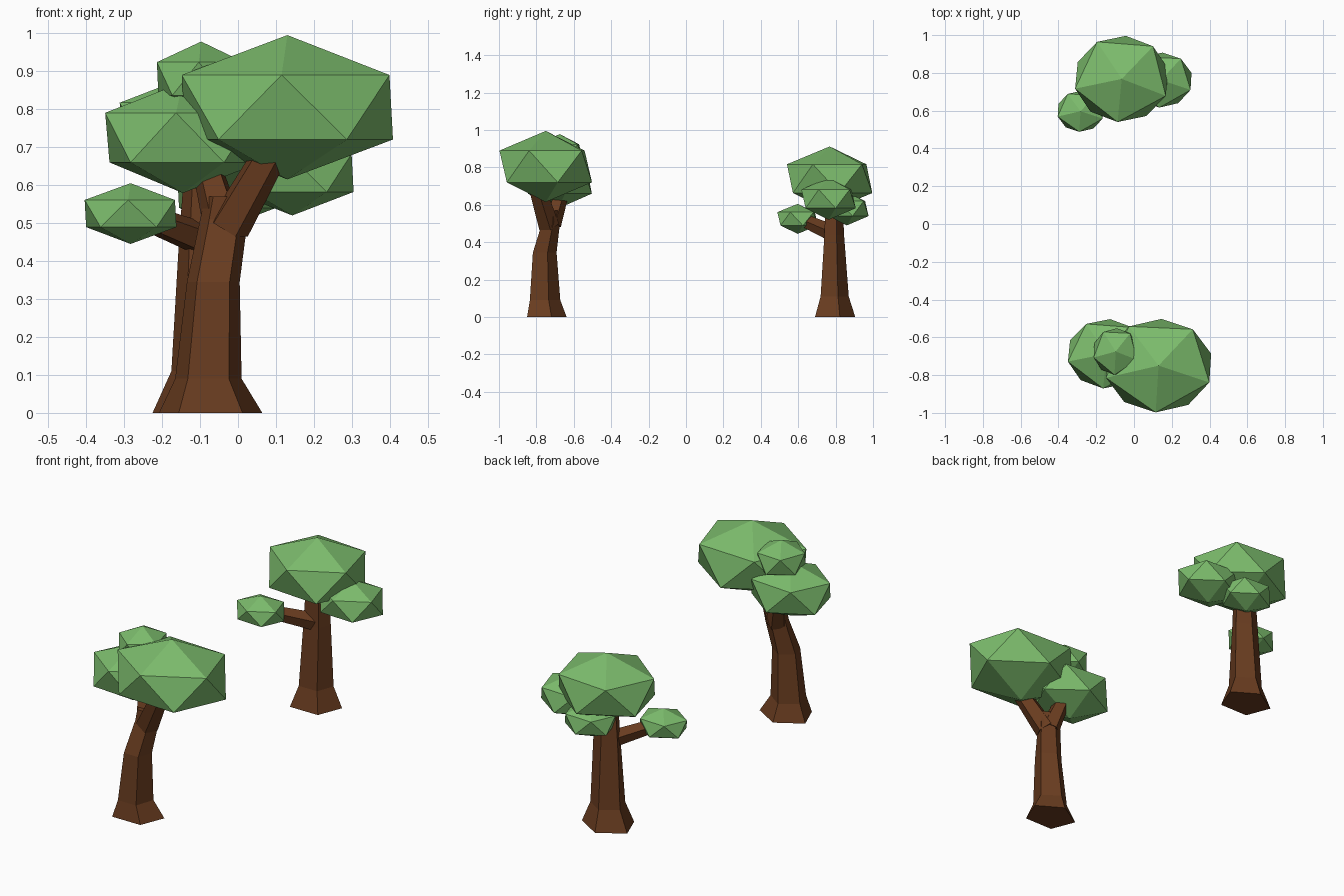
import bpy, bmesh, math
from mathutils import Matrix, Vector

if "Cube" in bpy.data.objects:
    bpy.data.objects.remove(bpy.data.objects["Cube"])


def material(name, color):
    m = bpy.data.materials.new(name)
    m.diffuse_color = (*color, 1)
    m.use_nodes = True
    m.node_tree.nodes["Principled BSDF"].inputs["Base Color"].default_value = m.diffuse_color
    return m


LEAF = material("leaf_green", (0.2, 0.5, 0.15))
BARK = material("bark_brown", (0.14, 0.045, 0.014))


def finish(bm, name, mat):
    bmesh.ops.recalc_face_normals(bm, faces=bm.faces)
    me = bpy.data.meshes.new(name)
    bm.to_mesh(me)
    bm.free()
    me.materials.append(mat)
    ob = bpy.data.objects.new(name, me)
    bpy.context.collection.objects.link(ob)
    return ob


def leaf_clump(name, center, radii, phase=-93):
    # flattened icosahedron, one upper vertex pointing along the phase angle
    bm = bmesh.new()
    bmesh.ops.create_icosphere(bm, subdivisions=1, radius=1)
    top = max(bm.verts, key=lambda v: v.co.z)
    ref = next(v for v in bm.verts if 0 < v.co.z < top.co.z - 0.1)
    turn = math.radians(phase) - math.atan2(ref.co.y, ref.co.x)
    mat = (Matrix.Translation(center) @ Matrix.Diagonal((*radii, 1))
           @ Matrix.Rotation(turn, 4, 'Z'))
    bmesh.ops.transform(bm, matrix=mat, verts=bm.verts)
    finish(bm, name, LEAF)


def trunk(name, rings):
    # five-sided loft; each ring is x, y, z, x radius, y radius
    bm = bmesh.new()
    loops = []
    for x, y, z, rx, ry in rings:
        angles = [math.radians(90 + 72 * i) for i in range(5)]
        loops.append([bm.verts.new((x + rx * math.cos(a), y + ry * math.sin(a), z))
                      for a in angles])
    for a, b in zip(loops, loops[1:]):
        for i in range(5):
            j = (i + 1) % 5
            bm.faces.new((a[i], a[j], b[j], b[i]))
    bm.faces.new(loops[0][::-1])
    bm.faces.new(loops[-1])
    finish(bm, name, BARK)


def branch(name, start, end, r1, r2):
    bm = bmesh.new()
    a, b = Vector(start), Vector(end)
    rot = (b - a).to_track_quat('Z', 'Y').to_matrix().to_4x4()
    bmesh.ops.create_cone(bm, cap_ends=True, segments=5, radius1=r1, radius2=r2,
                          depth=(b - a).length,
                          matrix=Matrix.Translation((a + b) / 2) @ rot)
    finish(bm, name, BARK)


# front tree: bent trunk that forks
trunk("front_tree_trunk", [
    (-0.072, -0.755, 0.00, 0.143, 0.117),
    (-0.078, -0.762, 0.09, 0.092, 0.090),
    (-0.065, -0.762, 0.345, 0.073, 0.070),
    (-0.037, -0.725, 0.51, 0.066, 0.052),
    (-0.030, -0.725, 0.57, 0.060, 0.050)])
branch("front_tree_right_branch", (-0.025, -0.735, 0.49), (0.095, -0.80, 0.70), 0.058, 0.046)
branch("front_tree_left_branch", (-0.04, -0.72, 0.50), (-0.09, -0.66, 0.68), 0.054, 0.038)
leaf_clump("front_tree_main_leaves", (0.13, -0.75, 0.805), (0.322, 0.277, 0.19))
leaf_clump("front_tree_left_leaves", (-0.145, -0.687, 0.725), (0.235, 0.206, 0.146), -95)
leaf_clump("front_tree_top_leaves", (-0.097, -0.675, 0.88), (0.135, 0.138, 0.098))

# back tree: straight trunk with one side branch
trunk("back_tree_trunk", [
    (-0.09, 0.786, 0.00, 0.142, 0.119),
    (-0.087, 0.787, 0.11, 0.093, 0.083),
    (-0.083, 0.787, 0.44, 0.077, 0.058),
    (-0.08, 0.787, 0.64, 0.065, 0.050)])
branch("back_tree_side_branch", (-0.09, 0.77, 0.455), (-0.27, 0.61, 0.525), 0.046, 0.034)
leaf_clump("back_tree_main_leaves", (-0.065, 0.768, 0.74), (0.283, 0.256, 0.172), -95)
leaf_clump("back_tree_left_leaves", (-0.283, 0.597, 0.525), (0.14, 0.122, 0.08))
leaf_clump("back_tree_right_leaves", (0.143, 0.762, 0.632), (0.187, 0.163, 0.112))
leaf_clump("back_tree_rear_leaves", (-0.03, 0.86, 0.58), (0.15, 0.13, 0.09))
